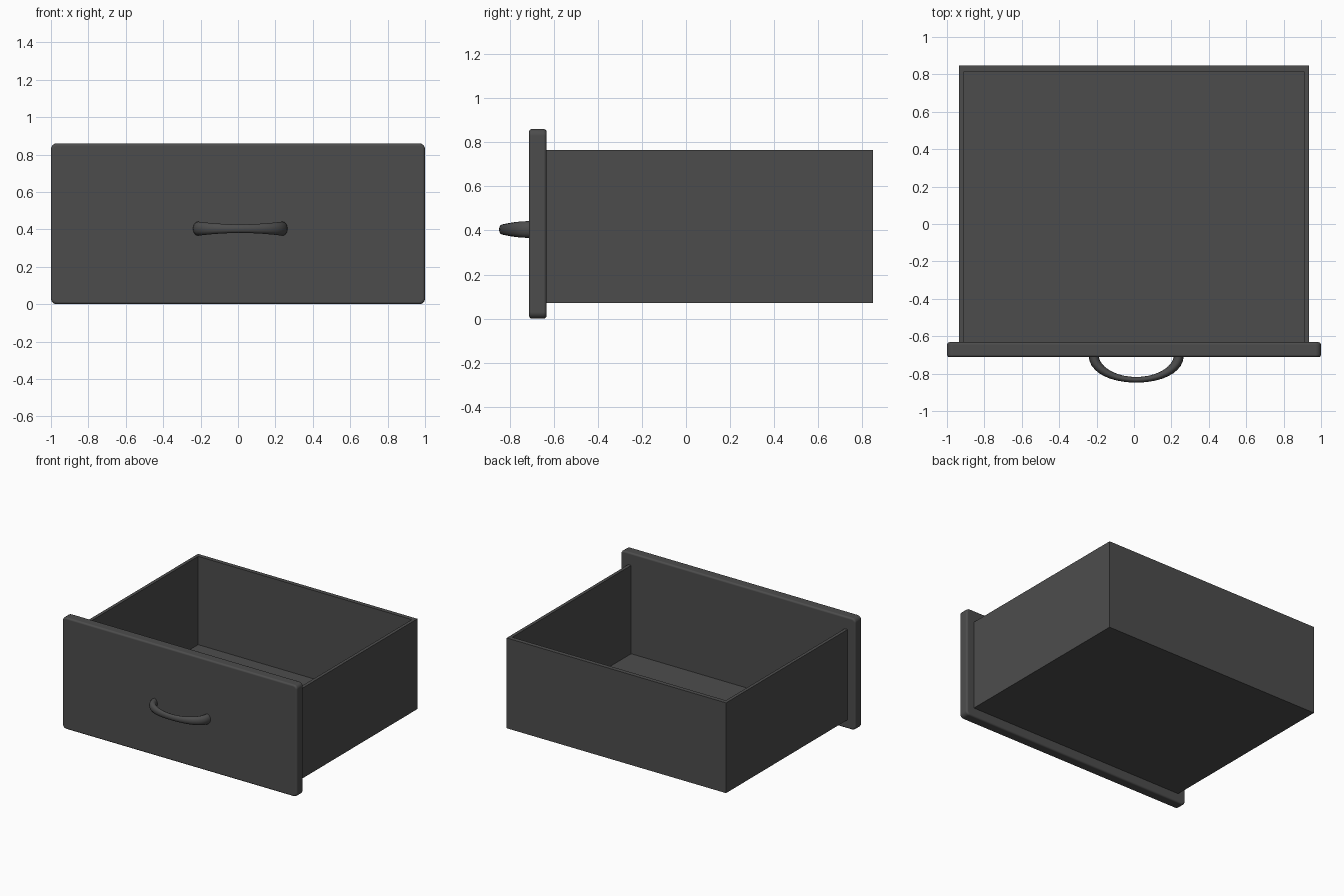
import bpy, bmesh
from math import sin, cos, pi, radians
from mathutils import Vector

if "Cube" in bpy.data.objects:
    bpy.data.objects.remove(bpy.data.objects["Cube"])

dark = bpy.data.materials.new("dark_grey")
dark.diffuse_color = (0.073, 0.073, 0.073, 1)
dark.use_nodes = True
dark.node_tree.nodes["Principled BSDF"].inputs["Base Color"].default_value = dark.diffuse_color


def add_object(name, bm):
    bmesh.ops.recalc_face_normals(bm, faces=bm.faces)
    mesh = bpy.data.meshes.new(name)
    bm.to_mesh(mesh)
    bm.free()
    mesh.materials.append(dark)
    obj = bpy.data.objects.new(name, mesh)
    bpy.context.collection.objects.link(obj)
    return obj


def box_mesh(lo, hi):
    lo, hi = Vector(lo), Vector(hi)
    bm = bmesh.new()
    bmesh.ops.create_cube(bm, size=1)
    bmesh.ops.scale(bm, vec=hi - lo, verts=bm.verts)
    bmesh.ops.translate(bm, vec=(lo + hi) / 2, verts=bm.verts)
    return bm


def smooth(obj, angle):
    bpy.ops.object.select_all(action='DESELECT')
    obj.select_set(True)
    bpy.context.view_layer.objects.active = obj
    bpy.ops.object.shade_smooth_by_angle(angle=radians(angle))


# Drawer front: rounded corners, then softened front and back rims
bm = box_mesh((-1, -0.712, 0), (1, -0.632, 0.86))
corners = [e for e in bm.edges if abs(e.verts[0].co.y - e.verts[1].co.y) > 0.01]
bmesh.ops.bevel(bm, geom=corners, offset=0.03, segments=4, profile=0.5, affect='EDGES')
rims = [e for e in bm.edges
        if any(abs(f.normal.y) > 0.9 for f in e.link_faces)
        and abs(e.verts[0].co.y - e.verts[1].co.y) < 0.001]
bmesh.ops.bevel(bm, geom=rims, offset=0.014, segments=3, profile=0.5, affect='EDGES')
front = add_object("drawer_front", bm)
smooth(front, 40)
weighted = front.modifiers.new("flat_faces", 'WEIGHTED_NORMAL')
weighted.weight = 100
weighted.keep_sharp = True

# Open box: sides, back and floor, hollowed through the top and front
tray = add_object("drawer_box", box_mesh((-0.935, -0.633, 0.07), (0.935, 0.848, 0.765)))
cutter = add_object("box_cutter", box_mesh((-0.91, -0.9, 0.085), (0.91, 0.815, 1)))
cutter.hide_render = True
mod = tray.modifiers.new("hollow", 'BOOLEAN')
mod.object = cutter
mod.operation = 'DIFFERENCE'
mod.solver = 'EXACT'
bpy.context.view_layer.objects.active = tray
bpy.ops.object.modifier_apply(modifier=mod.name)
bpy.data.objects.remove(cutter)

# Bow handle: oval section swept along a half ellipse, thinner in the middle
STEPS, SIDES = 20, 12
bm = bmesh.new()
rings = []
for i in range(STEPS + 1):
    t = pi * i / STEPS
    center = Vector((0.012 + 0.227 * cos(t), -0.705 - 0.128 * sin(t), 0.404))
    outward = Vector((0.128 * cos(t), -0.227 * sin(t), 0)).normalized()
    flare = cos(t) ** 2
    thick, tall = 0.015 + 0.012 * flare, 0.023 + 0.015 * flare
    ring = []
    for k in range(SIDES):
        a = 2 * pi * k / SIDES
        ring.append(bm.verts.new(center + outward * thick * cos(a) + Vector((0, 0, tall * sin(a)))))
    rings.append(ring)
for r0, r1 in zip(rings, rings[1:]):
    for k in range(SIDES):
        n = (k + 1) % SIDES
        bm.faces.new((r0[k], r0[n], r1[n], r1[k]))
bm.faces.new(rings[0])
bm.faces.new(rings[-1])
smooth(add_object("handle", bm), 50)
